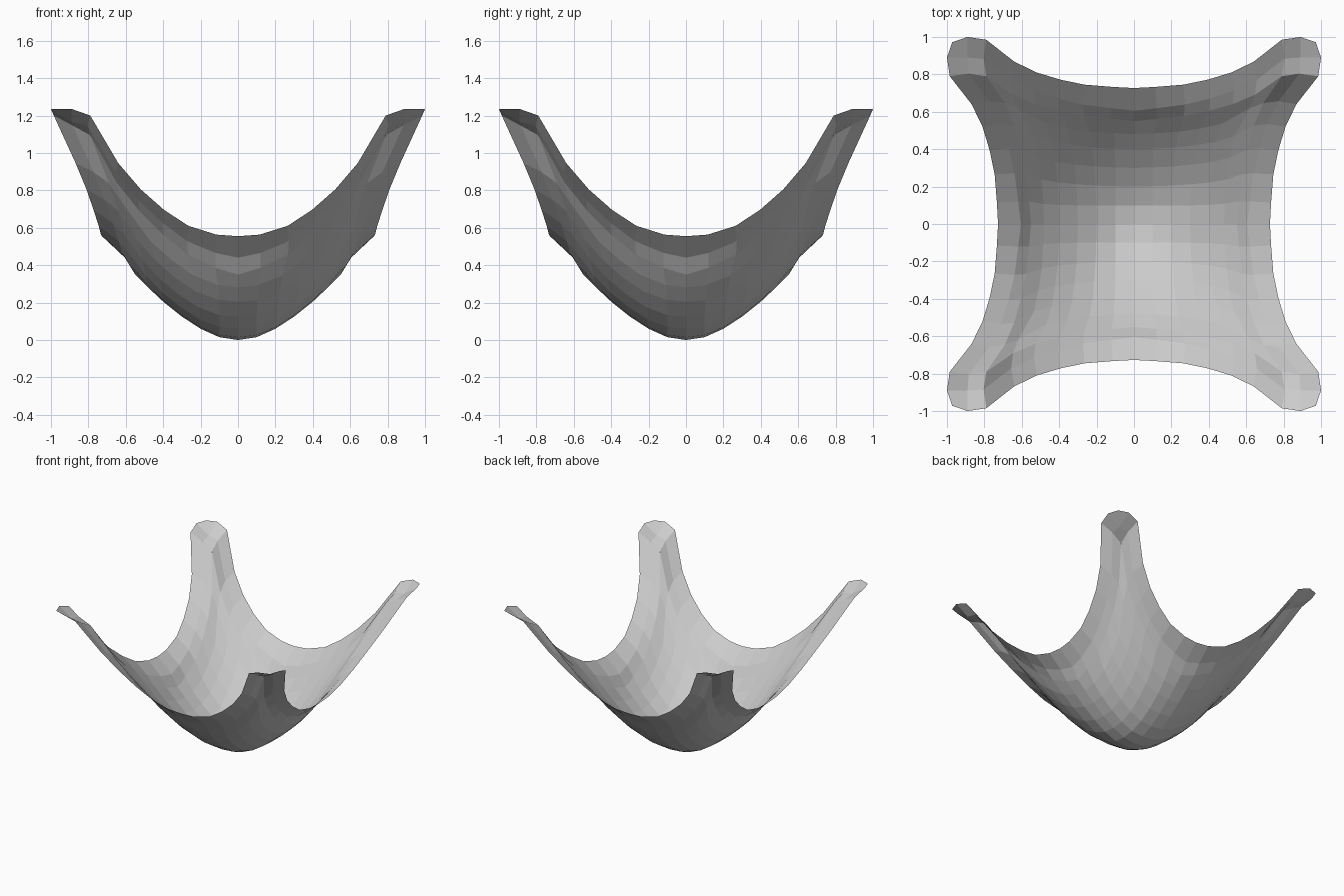
import bpy
from mathutils import Vector

if "Cube" in bpy.data.objects:
    bpy.data.objects.remove(bpy.data.objects["Cube"])

N = 8  # cells per half side of the hanging sheet

# Centre line of the sag: (distance from centre, height)
centre = [(0, .005), (.1, .02), (.2, .065), (.3, .13), (.4, .21),
          (.48, .285), (.55, .355), (.605, .445), (.727, .56)]
# Free edge from its middle to the rounded corner: (along, out, height)
edge = [(0, .727, .56), (.115, .733, .568), (.265, .745, .615),
        (.395, .772, .70), (.52, .81, .81), (.64, .868, .95),
        (.79, .985, 1.205), (.89, 1.0, 1.24), (.972, .972, 1.24)]
# Small puckers along the diagonal near each corner
puckers = {(5, 5): (.62, .62, .74), (6, 6): (.79, .79, 1.10), (7, 7): (.89, .89, 1.17)}


def swap(v):
    return Vector((v[1], v[0], v[2]))


def point(i, j):
    """Blend the centre lines and free edges over one quarter of the sheet."""
    if (i, j) in puckers:
        return Vector(puckers[(i, j)])
    a, b = i / N, j / N
    cx, cy = Vector((centre[i][0], 0, centre[i][1])), Vector((0, centre[j][0], centre[j][1]))
    along_y = cx.lerp(Vector(edge[i]), b)
    along_x = cy.lerp(swap(edge[j]), a)
    o, m, c = Vector((0, 0, centre[0][1])), Vector(edge[0]), Vector(edge[N])
    bilinear = o.lerp(swap(m), a).lerp(m.lerp(c, a), b)
    return along_x + along_y - bilinear


# Quarter of the cloth, mirrored across both axes
verts = [point(i, j) for j in range(N + 1) for i in range(N + 1)]
for v in verts:
    v.z -= centre[0][1]
W = N + 1
faces = [(j * W + i, j * W + i + 1, (j + 1) * W + i + 1, (j + 1) * W + i)
         for j in range(N) for i in range(N)]
mesh = bpy.data.meshes.new("hanging_cloth")
mesh.from_pydata(verts, [], faces)
mesh.update()
cloth = bpy.data.objects.new("hanging_cloth", mesh)
bpy.context.collection.objects.link(cloth)
mirror = cloth.modifiers.new("mirror", 'MIRROR')
mirror.use_axis = (True, True, False)
mirror.use_clip = True
mirror.merge_threshold = 0.001
